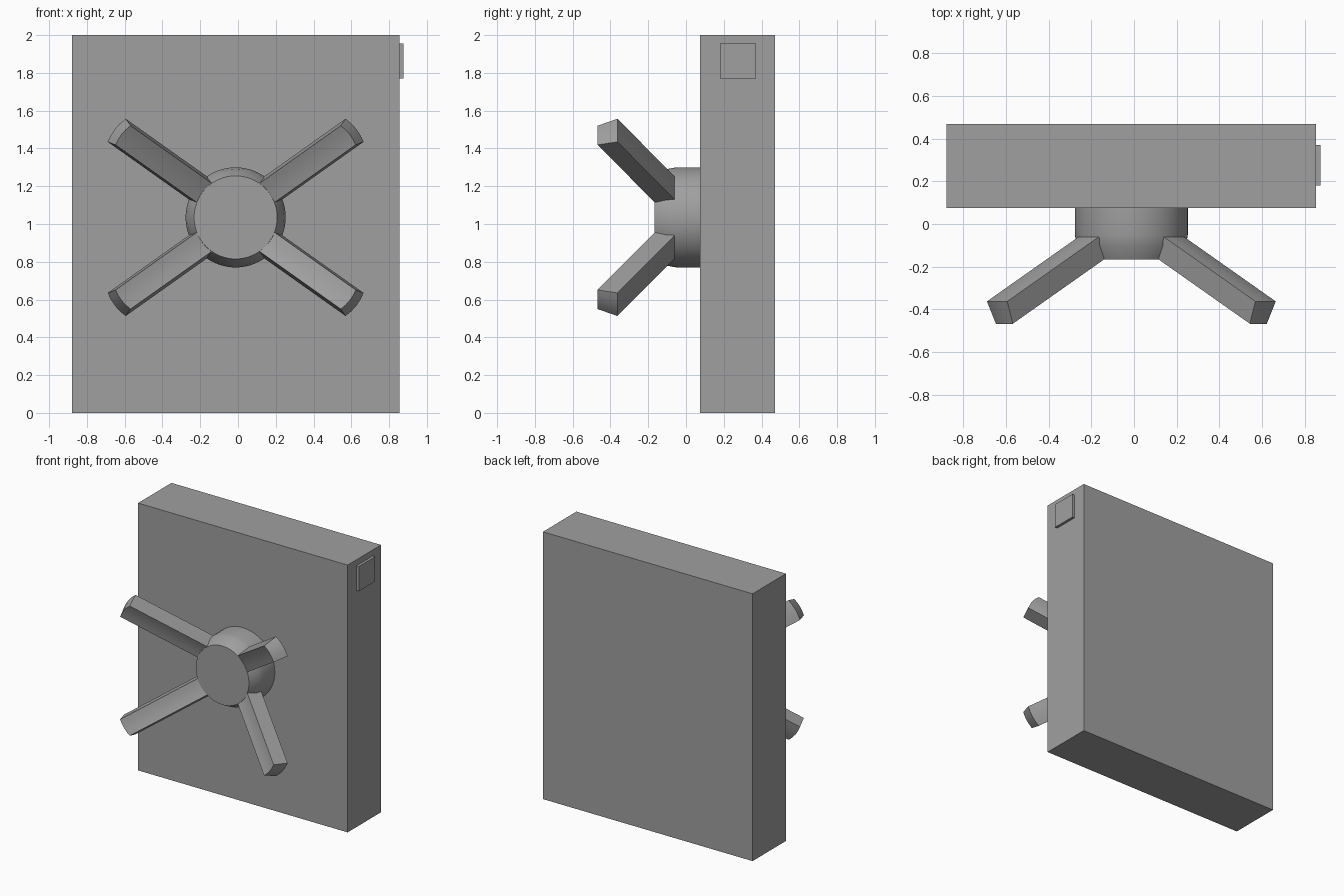
import bpy, bmesh, math
from mathutils import Vector

cube = bpy.data.objects.get("Cube")
if cube:
    bpy.data.objects.remove(cube, do_unlink=True)

# Single grey material
grey = bpy.data.materials.new("grey_metal")
grey.use_nodes = True
colour = (0.35, 0.35, 0.35, 1)
grey.diffuse_color = colour
grey.node_tree.nodes["Principled BSDF"].inputs["Base Color"].default_value = colour

CENTRE = Vector((-0.0125, 0, 1.035))  # hub axis, running along y


def finish(name, bm, smooth=False):
    bmesh.ops.recalc_face_normals(bm, faces=bm.faces)
    mesh = bpy.data.meshes.new(name)
    bm.to_mesh(mesh)
    bm.free()
    mesh.materials.append(grey)
    obj = bpy.data.objects.new(name, mesh)
    bpy.context.collection.objects.link(obj)
    if smooth:
        bpy.ops.object.select_all(action="DESELECT")
        obj.select_set(True)
        bpy.context.view_layer.objects.active = obj
        bpy.ops.object.shade_smooth_by_angle(angle=math.radians(30))
    return obj


def box(name, low, high):
    bm = bmesh.new()
    bmesh.ops.create_cube(bm, size=1)
    low, high = Vector(low), Vector(high)
    bmesh.ops.scale(bm, vec=high - low, verts=bm.verts)
    bmesh.ops.translate(bm, vec=(low + high) / 2, verts=bm.verts)
    return finish(name, bm)


def polar(radius, angle, y):
    return CENTRE + Vector((radius * math.cos(angle), y, radius * math.sin(angle)))


# Slab and the small plate on its side
box("slab", (-0.88, 0.075, 0), (0.855, 0.47, 2))
box("side_plate", (0.85, 0.18, 1.77), (0.875, 0.37, 1.955))

# Round hub with a rounded front shoulder
bm = bmesh.new()
segments = 64
rings = []
for radius, y in [(0.265, 0.08), (0.265, -0.05), (0.256, -0.1), (0.22, -0.167)]:
    rings.append([bm.verts.new(polar(radius, math.tau * i / segments, y))
                  for i in range(segments)])
for a, b in zip(rings, rings[1:]):
    for i in range(segments):
        j = (i + 1) % segments
        bm.faces.new((a[i], a[j], b[j], b[i]))
bm.faces.new(rings[0])
bm.faces.new(rings[-1])
finish("hub", bm, True)


# Handles: curved patches of the hub shoulder, extruded outward and forward
def handle(name, sx, sz):
    bm = bmesh.new()
    steps = 4
    patch = []
    for radius, y in [(0.265, -0.06), (0.22, -0.165)]:
        row = []
        for i in range(steps + 1):
            p = polar(radius, math.radians(21 + 34 * i / steps), y) - CENTRE
            row.append(bm.verts.new(CENTRE + Vector((p.x * sx, p.y, p.z * sz))))
        patch.append(row)
    faces = [bm.faces.new((patch[0][i], patch[0][i + 1], patch[1][i + 1], patch[1][i]))
             for i in range(steps)]
    grown = bmesh.ops.extrude_face_region(bm, geom=faces, use_keep_orig=True)
    tips = [g for g in grown["geom"] if isinstance(g, bmesh.types.BMVert)]
    bmesh.ops.translate(bm, vec=(0.43 * sx, -0.303, 0.305 * sz), verts=tips)
    finish(name, bm, True)


for side, sx in (("left", 1), ("right", -1)):
    for level, sz in (("upper", 1), ("lower", -1)):
        handle(f"{level}_{side}_handle", sx, sz)
